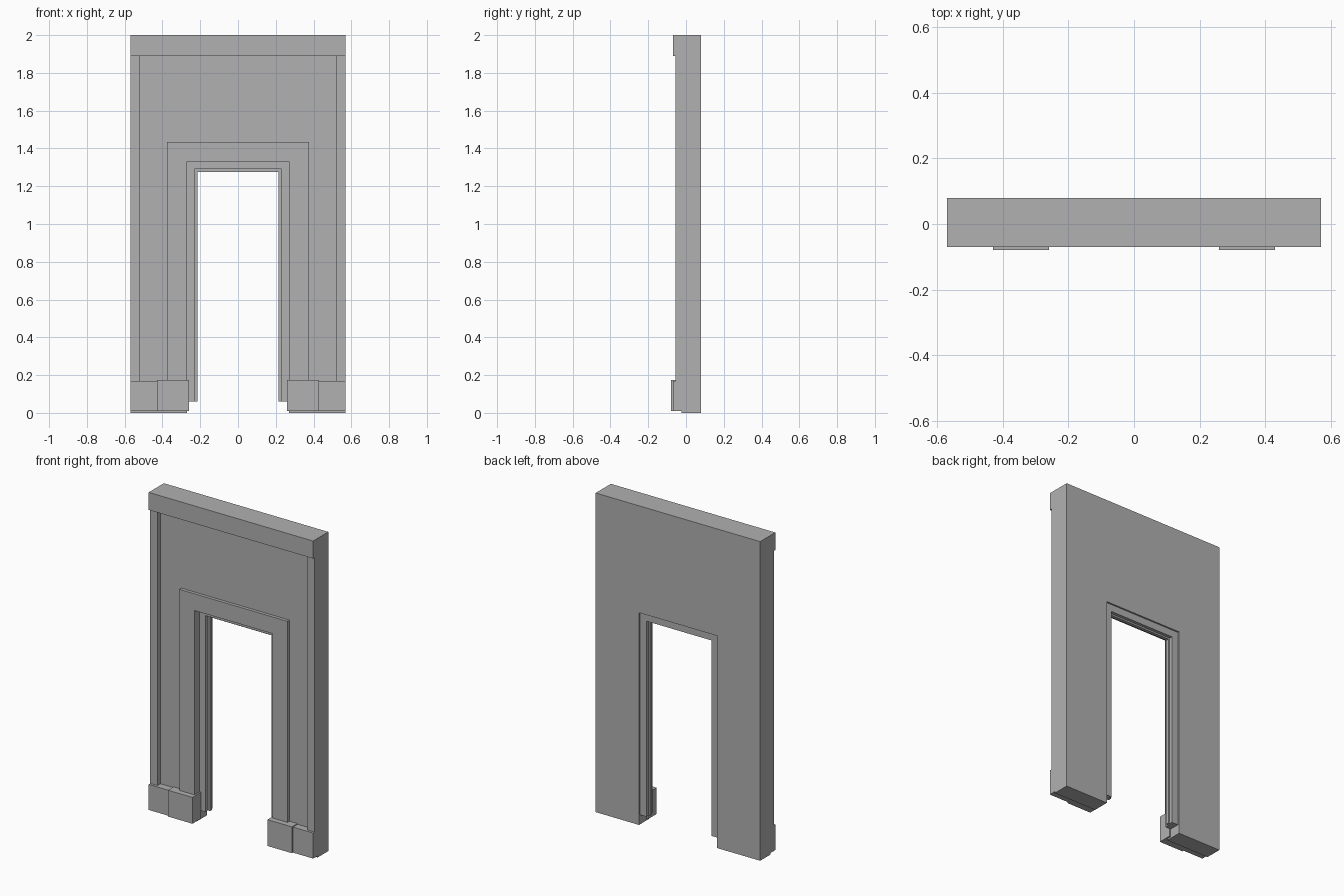
import bpy
import bmesh

cube = bpy.data.objects.get("Cube")
if cube:
    bpy.data.objects.remove(cube, do_unlink=True)

stone = bpy.data.materials.new("stone_grey")
stone.use_nodes = True
grey = (0.44, 0.44, 0.44, 1)
stone.diffuse_color = grey
bsdf = next(n for n in stone.node_tree.nodes if n.type == 'BSDF_PRINCIPLED')
bsdf.inputs["Base Color"].default_value = grey


def extrude_profile(name, points, y0, y1):
    """Extrude an x-z outline from y0 to y1."""
    bm = bmesh.new()
    face = bm.faces.new([bm.verts.new((x, y0, z)) for x, z in points])
    made = bmesh.ops.extrude_face_region(bm, geom=[face])
    for v in made["geom"]:
        if isinstance(v, bmesh.types.BMVert):
            v.co.y = y1
    bmesh.ops.recalc_face_normals(bm, faces=bm.faces)
    mesh = bpy.data.meshes.new(name)
    bm.to_mesh(mesh)
    bm.free()
    mesh.materials.append(stone)
    obj = bpy.data.objects.new(name, mesh)
    bpy.context.collection.objects.link(obj)
    return obj


def box(name, x0, x1, y0, y1, z0, z1):
    return extrude_profile(name, [(x0, z0), (x1, z0), (x1, z1), (x0, z1)], y0, y1)


def portal(name, outer, outer_top, inner, inner_top, bottom, y0, y1):
    """Doorway-shaped frame: two legs joined by a lintel."""
    outline = [(-outer, bottom), (-outer, outer_top), (outer, outer_top), (outer, bottom),
               (inner, bottom), (inner, inner_top), (-inner, inner_top), (-inner, bottom)]
    return extrude_profile(name, outline, y0, y1)


HALF = 0.57
DOOR, DOOR_TOP = 0.27, 1.33
WALL_FRONT, BACK = -0.025, 0.08

# Wall with doorway, and the raised surround
portal("wall", HALF, 2.0, DOOR, DOOR_TOP, 0, WALL_FRONT, BACK)
portal("door_surround", 0.375, 1.435, DOOR, DOOR_TOP, 0.01, -0.045, WALL_FRONT)

# Stepped door frame set back in the opening
for name, lip, y0, y1 in (("front_jamb", 0.04, 0.005, 0.03),
                          ("door_stop", 0.055, 0.03, 0.05),
                          ("back_jamb", 0.045, 0.05, 0.07)):
    portal(name, DOOR, DOOR_TOP, DOOR - lip, DOOR_TOP - lip, 0.06, y0, y1)

# Top band
box("cornice", -HALF, HALF, -0.07, WALL_FRONT, 1.89, 2.0)

# Pilasters and base blocks on both sides
for side, s in (("left", 1), ("right", -1)):
    def side_box(part, a, b, y0, y1, z0, z1):
        box(side + "_" + part, min(s * a, s * b), max(s * a, s * b), y0, y1, z0, z1)

    side_box("pilaster", 0.52, HALF, -0.055, WALL_FRONT, 0.17, 1.89)
    side_box("outer_plinth", 0.43, HALF, -0.07, WALL_FRONT, 0.01, 0.17)
    side_box("door_plinth", DOOR, 0.43, -0.08, WALL_FRONT, 0.01, 0.175)
    side_box("plinth_return", 0.26, DOOR, -0.08, 0.005, 0.01, 0.175)
